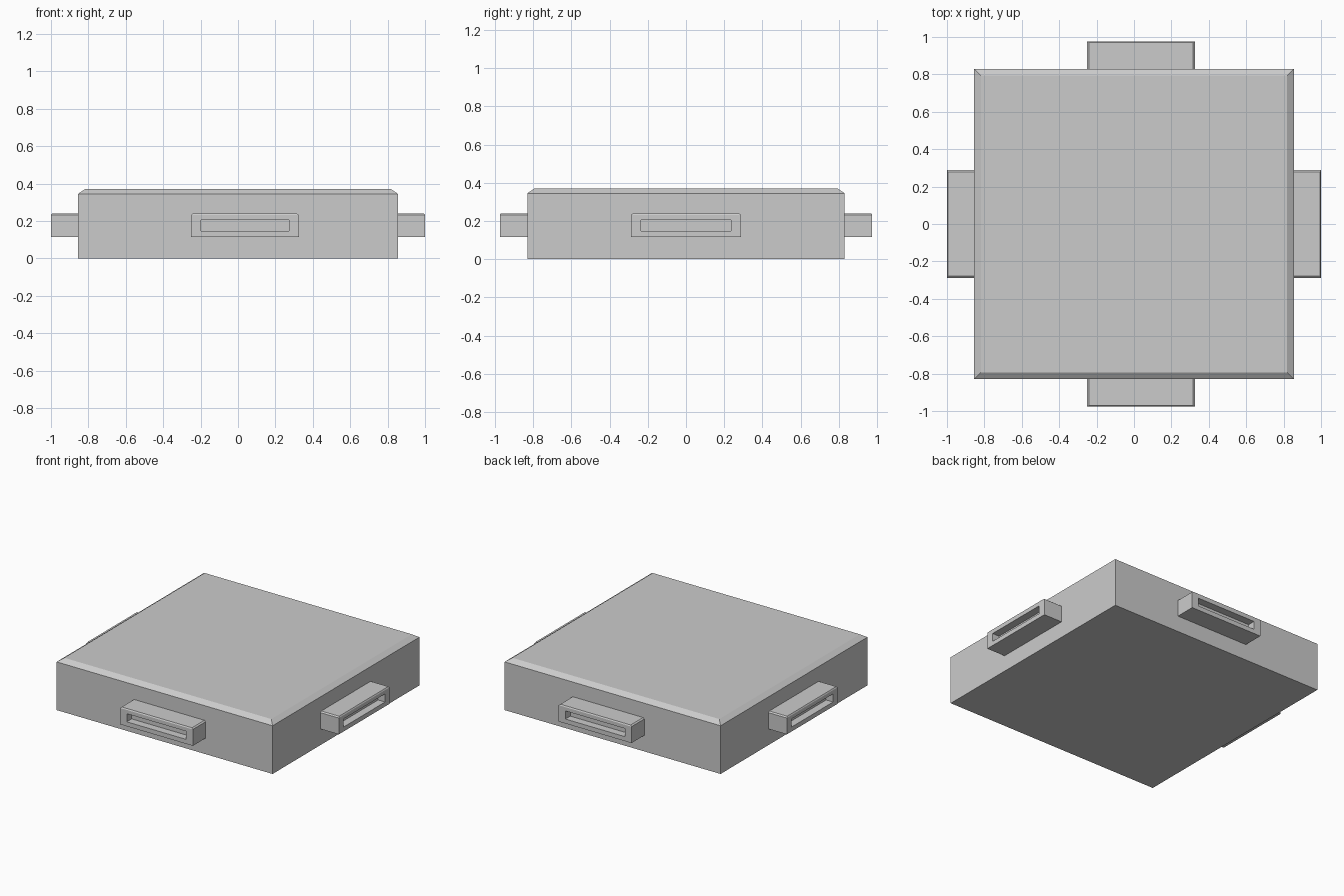
import bpy, bmesh
from math import pi
from mathutils import Matrix, Vector

if "Cube" in bpy.data.objects:
    bpy.data.objects.remove(bpy.data.objects["Cube"])

BODY_X, BODY_Y = 0.855, 0.83
TAB_Z0, TAB_Z1 = 0.115, 0.24


def stack(bm, rings):
    """Closed solid from stacked rectangles (x0, x1, y0, y1, z)."""
    loops = [[bm.verts.new(p) for p in ((x0, y0, z), (x1, y0, z), (x1, y1, z), (x0, y1, z))]
             for x0, x1, y0, y1, z in rings]
    bm.faces.new(loops[0][::-1])
    bm.faces.new(loops[-1])
    for a, b in zip(loops, loops[1:]):
        for i in range(4):
            j = (i + 1) % 4
            bm.faces.new((a[i], a[j], b[j], b[i]))
    bm.normal_update()


def finish(bm, name):
    bmesh.ops.recalc_face_normals(bm, faces=bm.faces)
    mesh = bpy.data.meshes.new(name)
    bm.to_mesh(mesh)
    bm.free()
    obj = bpy.data.objects.new(name, mesh)
    bpy.context.collection.objects.link(obj)
    return obj


def connector(name, angle, offset):
    """Chamfered lug pointing to -y with a slot, turned about z then moved."""
    half, length = 0.288, 0.145
    bm = bmesh.new()
    stack(bm, [(-half, half, -length, 0.01, TAB_Z0),
               (-half, half, -length, 0.01, TAB_Z1 - 0.008),
               (-half + 0.01, half - 0.01, -length + 0.005, 0.01, TAB_Z1)])
    # recessed slot in the outer face
    face = min(bm.faces, key=lambda f: f.calc_center_median().y)
    bmesh.ops.inset_individual(bm, faces=[face], thickness=0.03)
    mid = face.calc_center_median()
    for v in face.verts:
        v.co.x = 0.235 if v.co.x > 0 else -0.235
        v.co.z = 0.205 if v.co.z > mid.z else 0.147
    pocket = bmesh.ops.extrude_discrete_faces(bm, faces=[face])["faces"][0]
    bmesh.ops.translate(bm, verts=pocket.verts[:], vec=(0, 0.055, 0))
    bm.transform(Matrix.Translation(Vector(offset)) @ Matrix.Rotation(angle, 4, 'Z'))
    return finish(bm, name)


# Main slab with chamfered top rim
bm = bmesh.new()
c = 0.036
stack(bm, [(-BODY_X, BODY_X, -BODY_Y, BODY_Y, 0),
           (-BODY_X, BODY_X, -BODY_Y, BODY_Y, 0.345),
           (-BODY_X + c, BODY_X - c, -BODY_Y + c, BODY_Y - c, 0.37)])
finish(bm, "body")

# Slotted connectors, one on each side
connector("front_connector", 0, (0.037, -BODY_Y, 0))
connector("right_connector", pi / 2, (BODY_X, 0, 0))
connector("back_connector", pi, (0.037, BODY_Y, 0))
connector("left_connector", -pi / 2, (-BODY_X, 0, 0))
